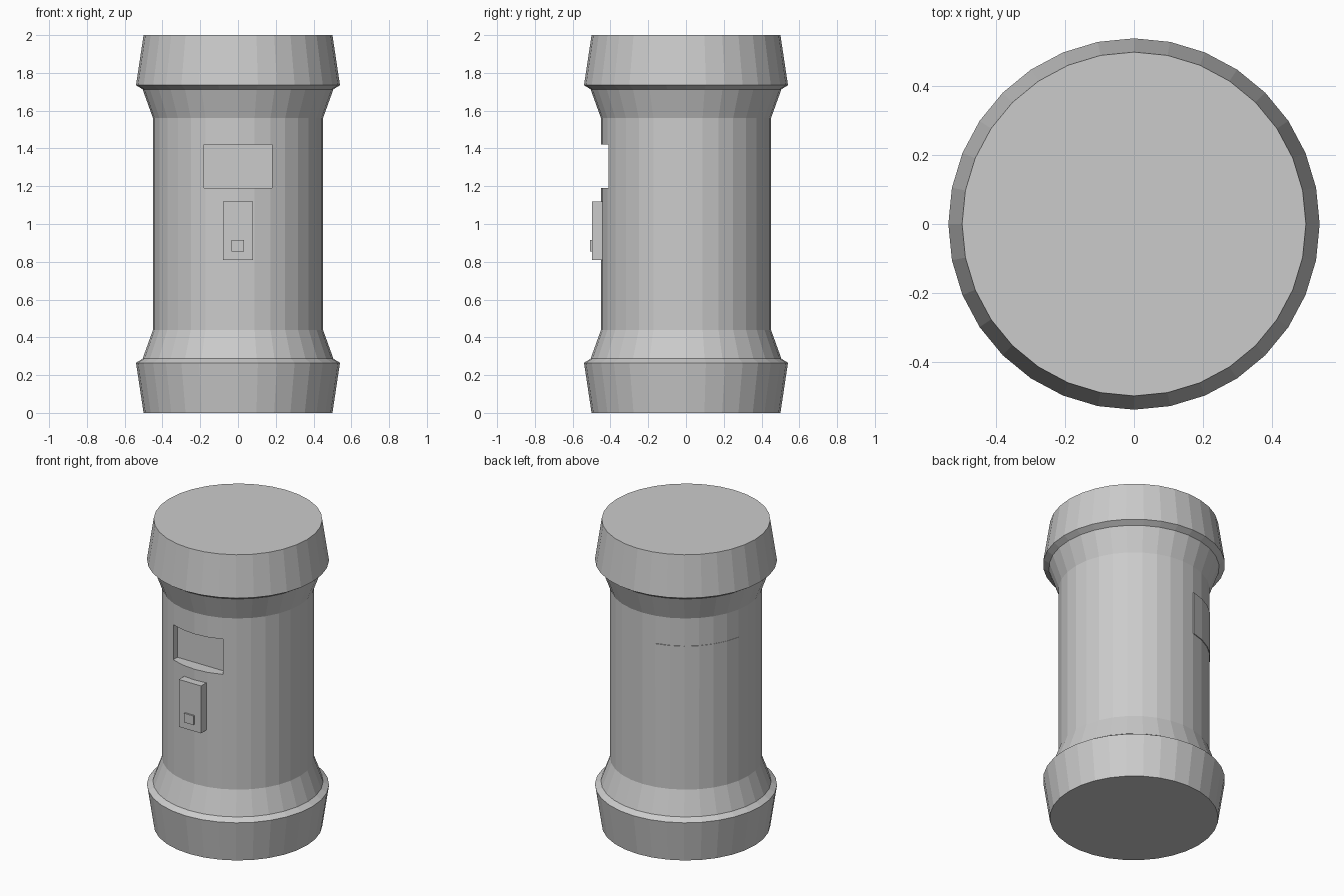
import bpy, bmesh
from math import cos, sin, pi, radians

if "Cube" in bpy.data.objects:
    bpy.data.objects.remove(bpy.data.objects["Cube"])

SIDES = 32


def make_object(name, bm):
    bmesh.ops.recalc_face_normals(bm, faces=bm.faces)
    mesh = bpy.data.meshes.new(name)
    bm.to_mesh(mesh)
    bm.free()
    obj = bpy.data.objects.new(name, mesh)
    bpy.context.collection.objects.link(obj)
    return obj


def box(name, x, y, z):
    """Box from (min, max) ranges on each axis."""
    bm = bmesh.new()
    bmesh.ops.create_cube(bm, size=1)
    for v in bm.verts:
        v.co = [r[0] if c < 0 else r[1] for c, r in zip(v.co, (x, y, z))]
    return make_object(name, bm)


def bridge(bm, a, b, closed=True):
    n = len(a)
    for i in range(n if closed else n - 1):
        j = (i + 1) % n
        bm.faces.new((a[i], a[j], b[j], b[i]))


# Pillar body: lower half profile mirrored to the top, then turned
half = [(0.50, 0.0), (0.54, 0.265), (0.505, 0.287), (0.45, 0.44)]
profile = half + [(r, 2 - z) for r, z in reversed(half)]
bm = bmesh.new()
rings = [[bm.verts.new((r * cos(2 * pi * i / SIDES), r * sin(2 * pi * i / SIDES), z))
          for i in range(SIDES)] for r, z in profile]
for lower, upper in zip(rings, rings[1:]):
    bridge(bm, lower, upper)
bm.faces.new(rings[0])
bm.faces.new(rings[-1])
body = make_object("pillar_body", bm)

# Recessed slot in the front
cutter = box("slot_cutter", (-0.18, 0.18), (-0.60, -0.37), (1.19, 1.42))
cutter.hide_render = True
cutter.hide_viewport = True
cutter.display_type = 'WIRE'
cut = body.modifiers.new("slot", 'BOOLEAN')
cut.operation = 'DIFFERENCE'
cut.solver = 'EXACT'
cut.object = cutter

# Front plate with its small button
box("front_plate", (-0.08, 0.08), (-0.497, -0.43), (0.81, 1.12))
box("plate_button", (-0.035, 0.032), (-0.508, -0.48), (0.855, 0.915))

# Thin curved sheet on the back left, following the body facets
bm = bmesh.new()
columns = []
for i in range(7):
    a = radians(101.25 + 11.25 * i)
    outer = 0.455 - 0.0006 * i
    columns.append([bm.verts.new((r * cos(a), r * sin(a), z))
                    for r, z in ((0.445, 1.10), (outer, 1.10), (outer, 1.38), (0.445, 1.38))])
for a, b in zip(columns, columns[1:]):
    bridge(bm, a, b)
bm.faces.new(columns[0])
bm.faces.new(columns[-1])
make_object("back_sheet", bm)
